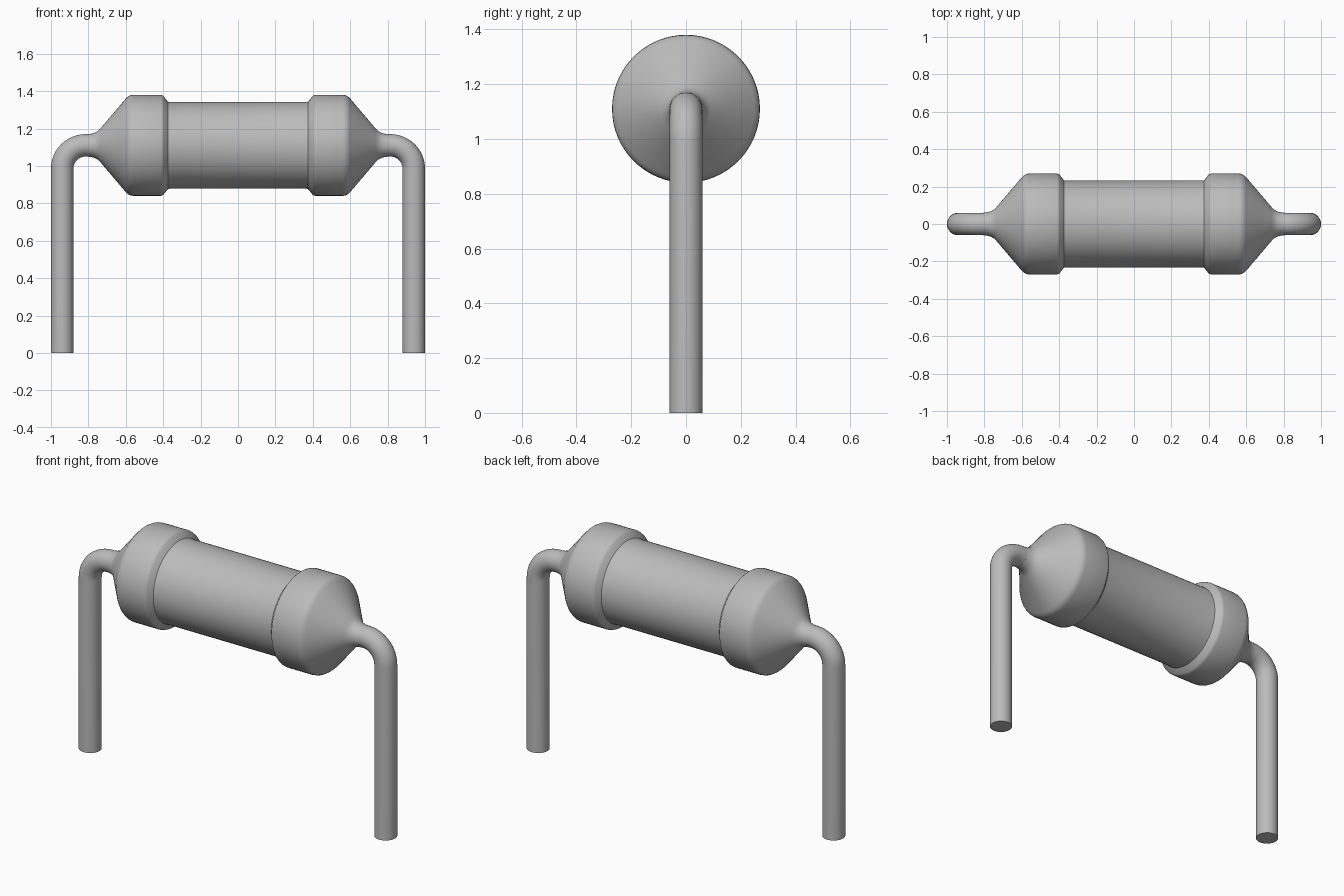
import bpy
import bmesh
from math import radians, sin, cos, pi
from mathutils import Matrix, Vector

cube = bpy.data.objects.get("Cube")
if cube:
    bpy.data.objects.remove(cube, do_unlink=True)

AXIS_Z = 1.11
LEAD_R = 0.06
LEAD_X = 0.94
BEND_R = 0.125

grey = bpy.data.materials.new("plain_grey")
grey.use_nodes = True
grey.diffuse_color = (0.5, 0.5, 0.5, 1)
grey.node_tree.nodes["Principled BSDF"].inputs["Base Color"].default_value = (0.5, 0.5, 0.5, 1)


def finish(bm, name):
    bmesh.ops.recalc_face_normals(bm, faces=bm.faces)
    mesh = bpy.data.meshes.new(name)
    bm.to_mesh(mesh)
    bm.free()
    mesh.materials.append(grey)
    obj = bpy.data.objects.new(name, mesh)
    bpy.context.collection.objects.link(obj)
    bpy.ops.object.select_all(action="DESELECT")
    obj.select_set(True)
    bpy.context.view_layer.objects.active = obj
    bpy.ops.object.shade_smooth_by_angle(angle=radians(32))
    return obj


def skin(rings, name):
    """Bridge a list of point rings and cap both ends."""
    bm = bmesh.new()
    loops = [[bm.verts.new(p) for p in ring] for ring in rings]
    n = len(loops[0])
    for a, b in zip(loops, loops[1:]):
        for i in range(n):
            j = (i + 1) % n
            bm.faces.new((a[i], a[j], b[j], b[i]))
    bm.faces.new(loops[0])
    bm.faces.new(loops[-1])
    return finish(bm, name)


def ring(centre, tangent_angle, radius, n):
    """Circle whose normal lies in the xz plane at the given angle."""
    turn = Matrix.Rotation(-tangent_angle, 3, "Y")
    return [Vector(centre) + turn @ Vector((0, radius * cos(2 * pi * i / n), radius * sin(2 * pi * i / n)))
            for i in range(n)]


# Turned body: half profile (x, radius) mirrored about the middle
half = [(0.365, 0.232), (0.375, 0.234), (0.397, 0.262), (0.403, 0.267), (0.413, 0.27),
        (0.56, 0.27), (0.575, 0.268), (0.588, 0.261), (0.6, 0.25),
        (0.735, 0.091), (0.748, 0.078), (0.765, 0.068), (0.785, 0.062), (0.805, LEAD_R)]
profile = [(-x, r) for x, r in reversed(half)] + half
skin([ring((x, 0, AXIS_Z), 0, r, 64) for x, r in profile], "resistor_body")


# Bent wire leads, one per side
def lead(side, name):
    cx, cz = LEAD_X - BEND_R, AXIS_Z - BEND_R
    path = [((side * 0.78, 0, AXIS_Z), 0)]
    for k in range(13):
        a = k / 12 * pi / 2
        path.append(((side * (cx + BEND_R * sin(a)), 0, cz + BEND_R * cos(a)), -side * a))
    path.append(((side * LEAD_X, 0, 0), -side * pi / 2))
    skin([ring(p, a, LEAD_R, 32) for p, a in path], name)


lead(1, "left_lead")
lead(-1, "right_lead")
